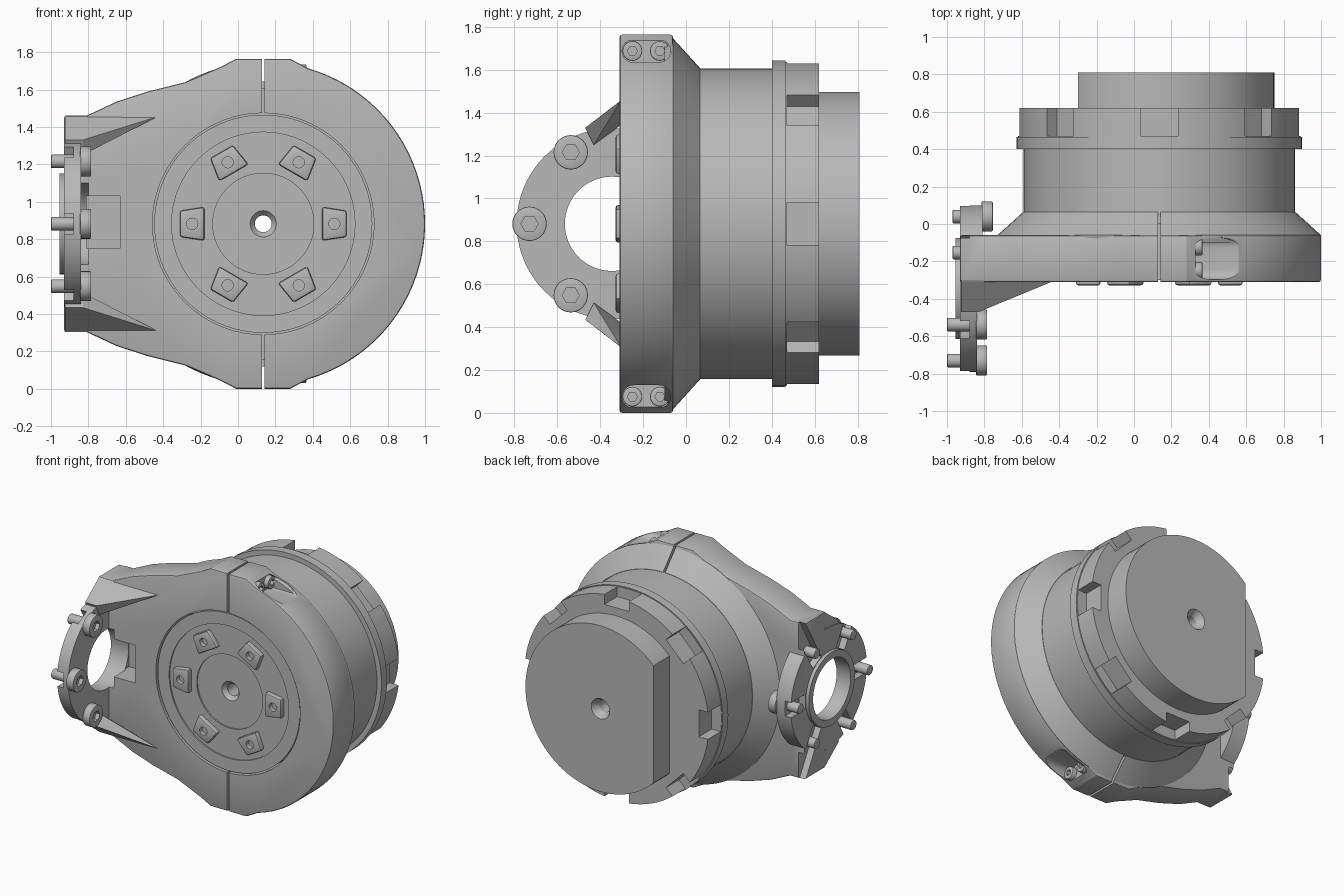
import bpy, bmesh
from math import sin, cos, pi, radians
from mathutils import Vector

if "Cube" in bpy.data.objects:
    bpy.data.objects.remove(bpy.data.objects["Cube"])

CX, CZ = 0.135, 0.882      # main axis, along y
FY = -0.345                # mounting flange axis, along x

grey = bpy.data.materials.new("machined_grey")
grey.use_nodes = True
grey.diffuse_color = (0.48, 0.48, 0.48, 1)
grey.node_tree.nodes["Principled BSDF"].inputs["Base Color"].default_value = (0.48, 0.48, 0.48, 1)


def make(name, bm):
    bmesh.ops.recalc_face_normals(bm, faces=bm.faces)
    mesh = bpy.data.meshes.new(name)
    bm.to_mesh(mesh)
    bm.free()
    mesh.materials.append(grey)
    obj = bpy.data.objects.new(name, mesh)
    bpy.context.collection.objects.link(obj)
    return obj


def prism(name, pts, axis, a, b):
    """Extrude a 2D outline from a to b: (x, z) along y, or (y, z) along x."""
    place = (lambda p, t: (p[0], t, p[1])) if axis == "y" else (lambda p, t: (t, p[0], p[1]))
    bm = bmesh.new()
    face = bm.faces.new([bm.verts.new(place(p, a)) for p in pts])
    ext = bmesh.ops.extrude_face_region(bm, geom=[face])["geom"]
    step = Vector(place((0, 0), b - a))
    bmesh.ops.translate(bm, vec=step, verts=[v for v in ext if isinstance(v, bmesh.types.BMVert)])
    return make(name, bm)


def circle(u, v, r, n=64):
    return [(u + r * cos(2 * pi * i / n), v + r * sin(2 * pi * i / n)) for i in range(n)]


def rect(u0, u1, v0, v1):
    return [(u0, v0), (u1, v0), (u1, v1), (u0, v1)]


def polar(u, v, ang, pts):
    """Rotate (radial, tangential) points about a centre."""
    return [(u + r * cos(ang) - t * sin(ang), v + r * sin(ang) + t * cos(ang)) for r, t in pts]


def lathe(name, profile, n=96):
    """Revolve a closed (radius, y) profile about the main axis."""
    bm = bmesh.new()
    rings = []
    for i in range(n):
        a = 2 * pi * i / n
        rings.append([bm.verts.new((CX + r * cos(a), y, CZ + r * sin(a))) for r, y in profile])
    for i in range(n):
        p, q = rings[i], rings[(i + 1) % n]
        for j in range(len(profile)):
            k = (j + 1) % len(profile)
            bm.faces.new((p[j], p[k], q[k], q[j]))
    return make(name, bm)


def apply(obj, mod):
    bpy.ops.object.select_all(action="DESELECT")
    bpy.context.view_layer.objects.active = obj
    obj.select_set(True)
    bpy.ops.object.modifier_apply(modifier=mod.name)


def bevel(obj, width, segments=2):
    mod = obj.modifiers.new("bevel", "BEVEL")
    mod.width, mod.segments, mod.angle_limit = width, segments, radians(50)
    apply(obj, mod)


def cut(obj, *cutters):
    for c in cutters:
        c.hide_render = True
        mod = obj.modifiers.new("cut", "BOOLEAN")
        mod.operation, mod.solver, mod.object = "DIFFERENCE", "EXACT", c
        apply(obj, mod)
        bpy.data.objects.remove(c)


def mirror_z(z):
    return 2 * CZ - z


# Motor body with stepped front face, rear ring and end cap
motor = lathe("motor_body", [
    (0.045, -0.25), (0.07, -0.28), (0.27, -0.28), (0.27, -0.29), (0.49, -0.29), (0.49, -0.30),
    (0.583, -0.30), (0.583, 0), (0.725, 0), (0.725, 0.40), (0.762, 0.40), (0.762, 0.465),
    (0.755, 0.465), (0.755, 0.62), (0.615, 0.62), (0.615, 0.81), (0.075, 0.81), (0.045, 0.76)])
cut(motor, prism("cap_flat_cutter", rect(-0.7, -0.30, 0, 1.8), "y", 0.62, 0.9))
for k in range(8):
    notch = polar(CX, CZ, k * pi / 4, rect(0.675, 0.9, -0.1, 0.1))
    cut(motor, prism("notch_cutter", notch, "y", 0.47, 0.7))

# Six lugs on the front face
for k in range(6):
    ang = k * pi / 3
    shape = polar(CX, CZ, ang, [(0.315, -0.09), (0.445, -0.07), (0.445, 0.07), (0.315, 0.09)])
    lug = prism("front_lug", shape, "y", -0.328, -0.27)
    bevel(lug, 0.012)
    hole = circle(*polar(CX, CZ, ang, [(0.38, 0)])[0], 0.03, 24)
    cut(lug, prism("lug_hole_cutter", hole, "y", -0.4, -0.295))

# Clamp plate: round on one side, tapering to the bracket on the other
arc = [(CX + 0.865 * cos(radians(a)), CZ + 0.865 * sin(radians(a))) for a in range(-74, 75, 4)]
upper = [(0.28, 1.764), (-0.01, 1.764), (-0.09, 1.722), (-0.28, 1.64), (-0.48, 1.59),
         (-0.65, 1.535), (-0.81, 1.46), (-0.93, 1.46)]
lower = [(x, mirror_z(z)) for x, z in reversed(upper)]
plate = prism("clamp_plate", arc + upper + lower, "y", -0.31, -0.06)
bevel(plate, 0.012)
cone = lathe("clamp_cone", [(0.6, -0.1), (0.855, -0.1), (0.865, -0.06), (0.727, 0.065), (0.6, 0.065)])

# Bore, split gaps and the recess beside the flange
cut(plate, prism("bore_cutter", circle(CX, CZ, 0.592, 96), "y", -0.5, 0.2),
    prism("recess_cutter", rect(-0.86, -0.63, 0.75, 1.03), "y", -0.5, -0.12))
for part in (plate, cone):
    for z0, z1 in ((1.4, 1.9), (-0.1, mirror_z(1.4))):
        cut(part, prism("split_cutter", rect(CX - 0.008, CX + 0.008, z0, z1), "y", -0.5, 0.2))


def flange_hole(x1):
    return prism("hole_cutter", circle(FY, CZ, 0.22), "x", -1.1, x1)


# Mounting flange, its raised lip and radial grooves
flange = prism("mounting_flange", circle(FY, CZ, 0.445, 80), "x", -0.93, -0.81)
cut(flange, prism("thin_cutter", rect(-1, -0.31, 0, 1.8), "x", -0.84, -0.7), flange_hole(-0.7))
cut(plate, flange_hole(-0.80))
for part in (flange, plate):
    for k in range(6):
        slot = polar(FY, CZ, k * pi / 3, rect(0.275, 0.75, -0.055, 0.055))
        cut(part, prism("groove_cutter", slot, "x", -1.1, -0.88))
lip = prism("flange_lip", circle(FY, CZ, 0.27), "x", -0.955, -0.85)
cut(lip, flange_hole(-0.7))

# Tapered gussets joining flange and plate
base = [(-0.30, 1.46), (-0.47, 1.33), (-0.43, 1.25), (-0.28, 1.36)]
for name, flip in (("upper_gusset", False), ("lower_gusset", True)):
    pts = [(x, y, z) for x in (-0.925, -0.83) for y, z in base] + [(-0.43, -0.305, 1.455)]
    bm = bmesh.new()
    for x, y, z in pts:
        bm.verts.new((x, y, mirror_z(z) if flip else z))
    bmesh.ops.convex_hull(bm, input=bm.verts)
    make(name, bm)


def socket_head(name, y, z, r, x0, x1):
    head = prism(name, circle(y, z, r, 32), "x", x0, x1)
    bevel(head, 0.006)
    cut(head, prism("socket_cutter", circle(y, z, r * 0.5, 6), "x", x1 - 0.03, x1 + 0.1))


# Flange bolts: shanks all round, heads where exposed
for k in range(6):
    y, z = polar(FY, CZ, k * pi / 3, [(0.385, 0)])[0]
    front = k in (2, 3, 4)
    pin = prism("flange_bolt_shank", circle(y, z, 0.036, 24), "x", -1.0 if front else -0.97, -0.83)
    bevel(pin, 0.006)
    if front:
        socket_head("flange_bolt_head", y, z, 0.08, -0.845, -0.785)
    elif k == 0:
        socket_head("flange_bolt_head", y, z, 0.08, -0.815, -0.755)

# Clamp bolts in rounded pockets, top and bottom
for z in (1.688, mirror_z(1.688)):
    r = 0.053
    pocket = [(-0.125 + r * cos(radians(a)), z + r * sin(radians(a))) for a in range(-90, 91, 15)]
    pocket += [(-0.245 - r * cos(radians(a)), z - r * sin(radians(a))) for a in range(-90, 91, 15)]
    cut(plate, prism("pocket_cutter", pocket, "x", 0.33, 1.2))
    for y in (-0.25, -0.122):
        socket_head("clamp_bolt", y, z, 0.046, 0.30, 0.365)

# Smooth the round surfaces, keep edges sharp
bpy.ops.object.select_all(action="DESELECT")
for obj in bpy.context.scene.objects:
    if obj.type == "MESH" and grey.name in obj.data.materials:
        obj.select_set(True)
        bpy.context.view_layer.objects.active = obj
bpy.ops.object.shade_smooth_by_angle(angle=radians(25))
